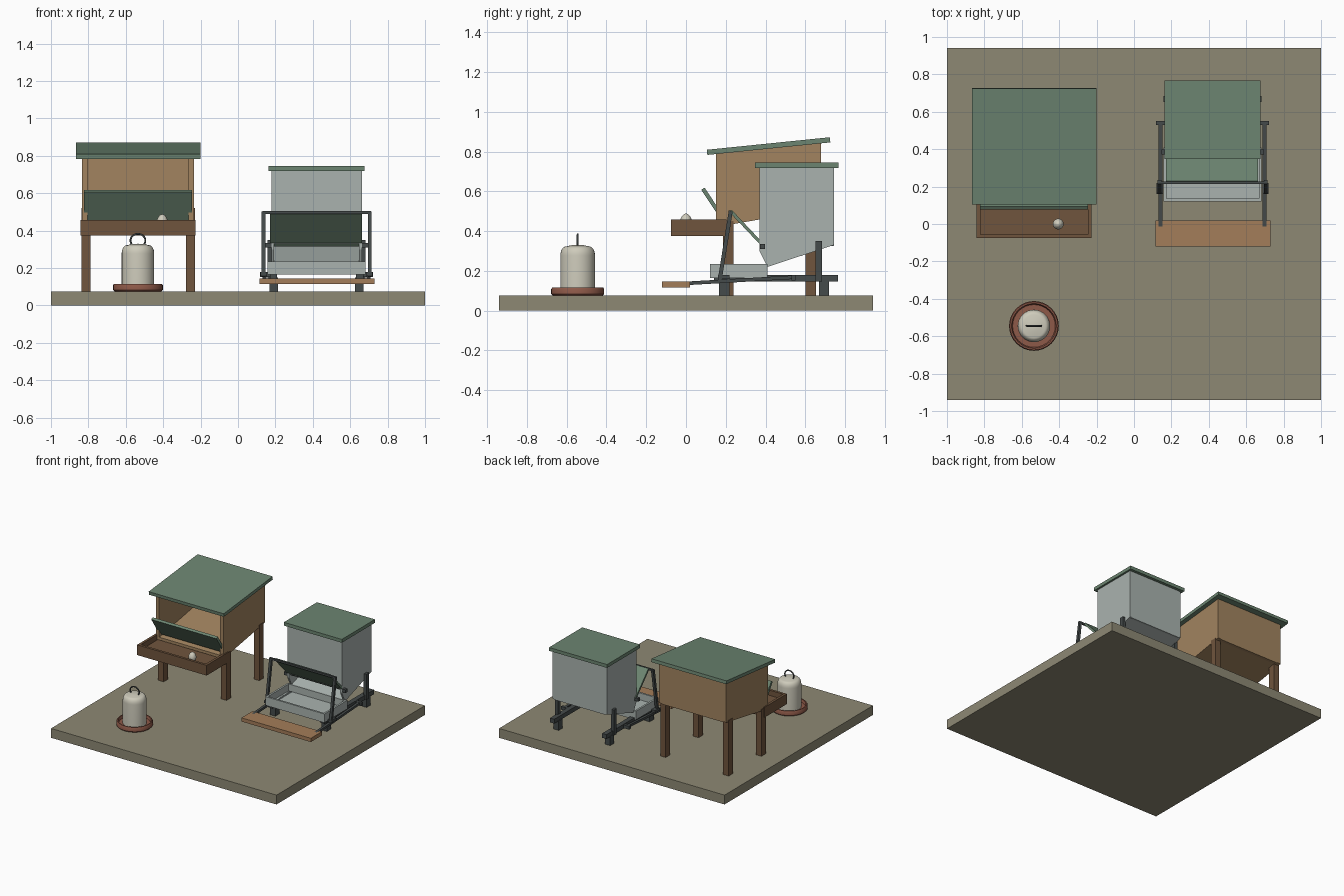
import bpy, bmesh, math
from mathutils import Vector

cube = bpy.data.objects.get("Cube")
if cube:
    bpy.data.objects.remove(cube)


def material(name, r, g, b):
    m = bpy.data.materials.new(name)
    m.use_nodes = True
    m.diffuse_color = (r, g, b, 1)
    m.node_tree.nodes["Principled BSDF"].inputs["Base Color"].default_value = (r, g, b, 1)
    return m


EARTH = material("olive earth", .27, .25, .175)
PLY = material("tan plywood", .36, .23, .115)
TIMBER = material("brown timber", .16, .09, .047)
PLANK = material("orange plank", .37, .205, .10)
GREEN = material("green paint", .15, .235, .165)
ZINC = material("grey zinc", .40, .45, .43)
STEEL = material("dark steel", .06, .07, .07)
CREAM = material("cream plastic", .62, .60, .50)
CLAY = material("red clay", .27, .10, .065)


def finish(name, bm, mat):
    bmesh.ops.recalc_face_normals(bm, faces=bm.faces)
    me = bpy.data.meshes.new(name)
    bm.to_mesh(me)
    bm.free()
    me.materials.append(mat)
    ob = bpy.data.objects.new(name, me)
    bpy.context.collection.objects.link(ob)
    return ob


def prism(name, x0, x1, profile, mat):
    """Extrude a (y, z) outline from x0 to x1."""
    bm = bmesh.new()
    face = bm.faces.new([bm.verts.new((x0, y, z)) for y, z in profile])
    ext = bmesh.ops.extrude_face_region(bm, geom=[face])
    moved = [v for v in ext["geom"] if isinstance(v, bmesh.types.BMVert)]
    bmesh.ops.translate(bm, verts=moved, vec=(x1 - x0, 0, 0))
    return finish(name, bm, mat)


def box(name, x0, x1, y0, y1, z0, z1, mat):
    return prism(name, x0, x1, [(y0, z0), (y1, z0), (y1, z1), (y0, z1)], mat)


def bar(name, x0, x1, start, end, thick, mat):
    """Slanted slab between two (y, z) points."""
    a, b = Vector(start), Vector(end)
    d = (b - a).normalized() * thick / 2
    n = Vector((-d.y, d.x))
    return prism(name, x0, x1, [a - n, b - n, b + n, a + n], mat)


def lathe(name, centre, profile, mat, steps=32):
    """Spin an (r, z) outline about a vertical axis."""
    bm = bmesh.new()
    vs = [bm.verts.new((r, 0, z)) for r, z in profile]
    es = [bm.edges.new(p) for p in zip(vs, vs[1:])]
    bmesh.ops.spin(bm, geom=vs + es, axis=(0, 0, 1), cent=(0, 0, 0),
                   angle=math.tau, steps=steps)
    bmesh.ops.remove_doubles(bm, verts=bm.verts, dist=.0005)
    ob = finish(name, bm, mat)
    ob.location = centre
    bpy.ops.object.select_all(action="DESELECT")
    ob.select_set(True)
    bpy.context.view_layer.objects.active = ob
    bpy.ops.object.shade_smooth_by_angle(angle=math.radians(35))
    return ob


def pair(make, name, mid, near, far, *args):
    """Build a part on both sides of the plane x = mid."""
    make("right_" + name, mid - far, mid - near, *args)
    make("left_" + name, mid + near, mid + far, *args)


G = .075
box("ground_slab", -1, 1, -.94, .94, 0, G, EARTH)

# Nest box: open front, sloping floor and roof
N = -.534
pair(prism, "nest_side", N, .27, .299,
     [(.15, .42), (.68, .512), (.68, .845), (.15, .788)], PLY)
box("nest_back", N - .27, N + .27, .655, .68, .508, .842, PLY)
prism("nest_floor", N - .27, N + .27,
      [(.15, .42), (.655, .508), (.655, .53), (.15, .442)], PLY)
bar("nest_roof", -.865, -.2, (.106, .796), (.725, .859), .026, GREEN)
pair(box, "nest_front_leg", N, .255, .303, .185, .24, G, .45, TIMBER)
pair(box, "nest_back_leg", N, .255, .303, .6, .655, G, .52, TIMBER)
bar("nest_flap", N - .289, N + .289, (.085, .613), (.185, .462), .02, GREEN)

# Egg tray in front of the nest
pair(box, "egg_tray_side", N, .288, .308, -.075, .205, .375, .457, TIMBER)
box("egg_tray_front", N - .288, N + .288, -.075, -.055, .375, .457, TIMBER)
box("egg_tray_floor", N - .288, N + .288, -.055, .2, .375, .415, TIMBER)
egg = [(.029 * math.cos(a) * (1 - .14 * math.sin(a)), .037 * math.sin(a))
       for a in [math.pi * (i / 12 - .5) for i in range(13)]]
lathe("egg", (-.405, 0, .451), egg, CREAM, 20)

# Feed hopper: bin with a sloping bottom
H = .42
pair(prism, "hopper_side", H, .227, .242,
     [(.37, .72), (.745, .72), (.745, .33), (.41, .22), (.37, .3)], ZINC)
box("hopper_back", H - .227, H + .227, .73, .745, .325, .72, ZINC)
box("hopper_front", H - .227, H + .227, .37, .392, .33, .72, ZINC)
prism("hopper_bottom", H - .227, H + .227,
      [(.41, .22), (.73, .325), (.73, .34), (.41, .235)], ZINC)
box("hopper_roof", .163, .677, .348, .768, .718, .745, GREEN)

# Feed trough
pair(box, "trough_side", H, .247, .262, .12, .41, .165, .235, ZINC)
box("trough_front", H - .247, H + .247, .12, .135, .165, .235, ZINC)
box("trough_back", H - .247, H + .247, .395, .41, .165, .235, ZINC)
box("trough_floor", H - .247, H + .247, .135, .395, .165, .18, ZINC)

# Stand under the hopper
pair(box, "stand_rail", H, .212, .25, .14, .765, .145, .18, STEEL)
pair(box, "stand_front_foot", H, .205, .252, .165, .22, G, .15, STEEL)
pair(box, "stand_back_foot", H, .205, .252, .67, .72, G, .15, STEEL)
pair(box, "stand_post", H, .235, .262, .652, .685, .145, .35, STEEL)

# Treadle, linkage and trough lid
box("treadle_plank", .115, .73, -.12, .02, .115, .145, PLANK)
pair(bar, "treadle_arm", H, .268, .288, (-.065, .133), (.545, .168), .018, STEEL)
pair(bar, "lift_arm", H, .274, .294, (.17, .155), (.225, .5), .02, STEEL)
pair(box, "treadle_pivot", H, .25, .302, .53, .552, .152, .178, STEEL)
pair(box, "lift_joint", H, .266, .3, .16, .22, .158, .178, STEEL)
bar("trough_lid", .172, .662, (.225, .5), (.395, .32), .016, GREEN)
box("lid_rod", .13, .71, .213, .227, .49, .504, STEEL)
pair(box, "lid_hinge", H, .24, .274, .372, .398, .31, .335, STEEL)

# Drinker: dish, domed bell and wire handle
W = (-.535, -.545, 0)
lathe("drinker_dish", W, [(0, G), (.125, G), (.133, .083), (.133, .108), (.128, .116),
                          (.12, .116), (.114, .095), (0, .095)], CLAY)
dome = [(.06 + .027 * math.cos(a), .277 + .045 * math.sin(a))
        for a in [math.pi / 2 * i / 7 for i in range(8)]]
lathe("drinker_bell", W, [(0, .095), (.087, .095)] + dome + [(.03, .329), (0, .33)], CREAM)
curve = bpy.data.curves.new("drinker_handle", "CURVE")
curve.dimensions = "3D"
curve.bevel_depth = .005
curve.bevel_resolution = 2
spline = curve.splines.new("POLY")
spline.points.add(14)
for i, p in enumerate(spline.points):
    a = math.radians(-50 + 280 * i / 14)
    p.co = (.04 * math.cos(a), 0, .347 + .036 * math.sin(a), 1)
curve.materials.append(STEEL)
handle = bpy.data.objects.new("drinker_handle", curve)
handle.location = W
bpy.context.collection.objects.link(handle)
